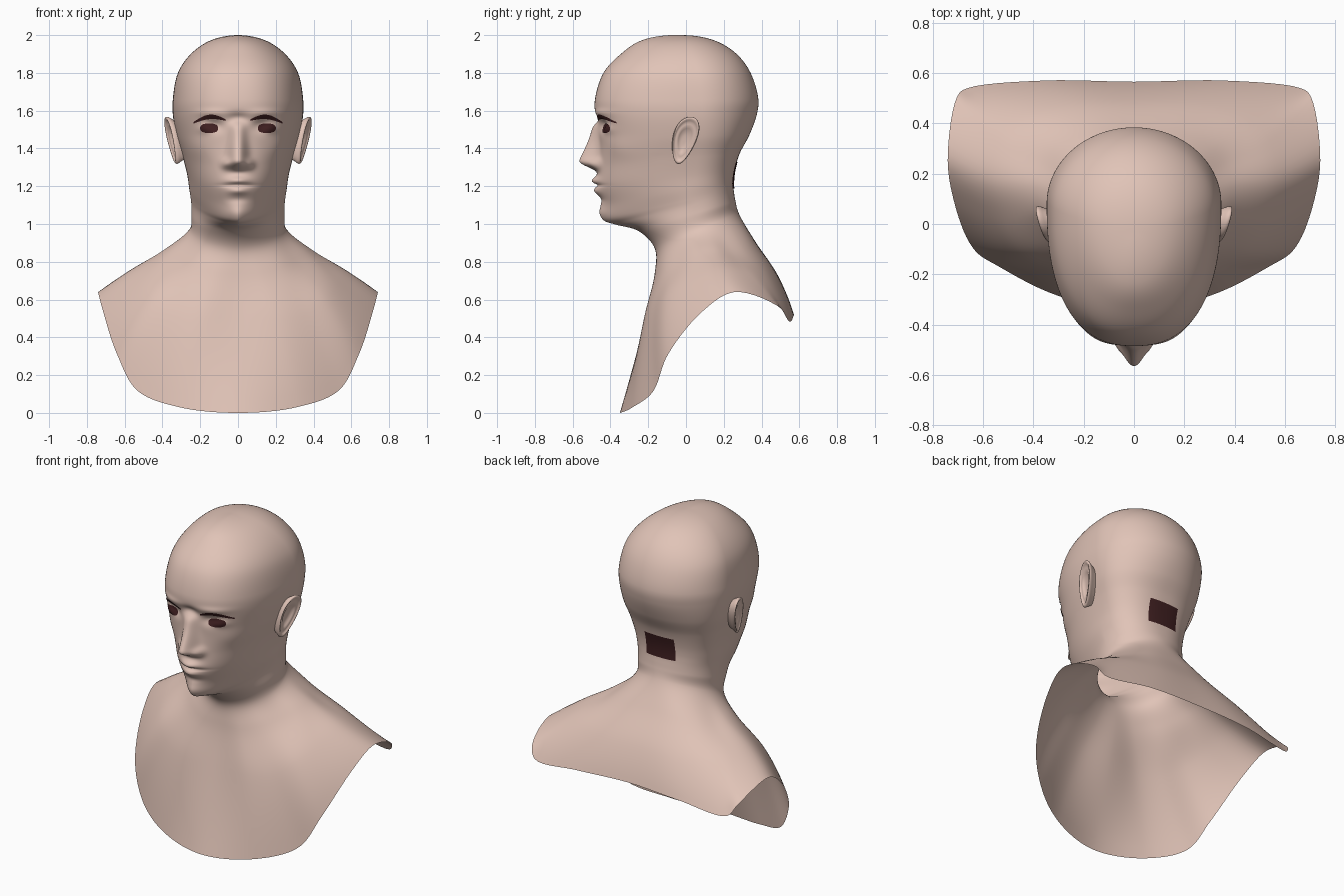
import bpy, bmesh, math
from mathutils import Vector
from mathutils.bvhtree import BVHTree

if "Cube" in bpy.data.objects:
    bpy.data.objects.remove(bpy.data.objects["Cube"])


def material(name, rgb):
    m = bpy.data.materials.new(name)
    m.diffuse_color = (*rgb, 1)
    m.use_nodes = True
    m.node_tree.nodes["Principled BSDF"].inputs["Base Color"].default_value = m.diffuse_color
    return m


SKIN = material("skin", (0.75, 0.55, 0.475))
DARK = material("dark_brown", (0.05, 0.014, 0.015))


def make_object(name, bm, mat, mirror=True):
    bmesh.ops.recalc_face_normals(bm, faces=bm.faces)
    for f in bm.faces:
        f.smooth = True
    me = bpy.data.meshes.new(name)
    bm.to_mesh(me)
    me.materials.append(mat)
    ob = bpy.data.objects.new(name, me)
    bpy.context.collection.objects.link(ob)
    if mirror:
        mod = ob.modifiers.new("mirror", 'MIRROR')
        mod.merge_threshold = 0.0005
    return ob


def grid_mesh(rows, closed=False):
    """Quads between equally long rows of points."""
    bm = bmesh.new()
    vs = [[bm.verts.new(p) for p in r] for r in rows]
    n = len(rows[0])
    for a, b in zip(vs, vs[1:]):
        for j in range(n if closed else n - 1):
            k = (j + 1) % n
            bm.faces.new((a[j], a[k], b[k], b[j]))
    bmesh.ops.remove_doubles(bm, verts=bm.verts, dist=1e-5)
    return bm


def curve(p, i, f):
    """Smooth curve through points p, at fraction f of segment i."""
    n = len(p)

    def h(k):
        return max((p[k + 1] - p[k]).length, 1e-8) ** 0.5

    def d(k):
        return (p[k + 1] - p[k]) / h(k)

    def slope(j):
        if j == 0:
            return 2 * d(0) - slope(1)
        if j == n - 1:
            return 2 * d(n - 2) - slope(n - 2)
        return (d(j - 1) * h(j) + d(j) * h(j - 1)) / (h(j - 1) + h(j))

    f2, f3 = f * f, f * f * f
    return (p[i] * (2 * f3 - 3 * f2 + 1) + p[i + 1] * (3 * f2 - 2 * f3)
            + (slope(i) * (f3 - 2 * f2 + f) + slope(i + 1) * (f3 - f2)) * h(i))


# Head and neck slices: z front, z back, y front, y back, half width, y widest,
# squareness of the front half and of the back half
HEAD = [
    (2.00, 2.00, -.03, -.03, .000, -.03, 2.0, 2.0),
    (1.972, 1.972, -.235, .15, .145, .00, 2.0, 2.0),
    (1.90, 1.90, -.345, .268, .25, .03, 2.15, 2.0),
    (1.80, 1.80, -.437, .342, .318, .06, 2.3, 2.0),
    (1.66, 1.66, -.482, .383, .345, .08, 2.4, 2.0),
    (1.58, 1.58, -.482, .375, .345, .08, 2.4, 2.0),
    (1.45, 1.47, -.462, .335, .325, .08, 2.35, 2.1),
    (1.32, 1.37, -.465, .283, .292, .06, 2.15, 2.3),
    (1.20, 1.28, -.475, .257, .268, .04, 1.9, 2.4),
    (1.10, 1.225, -.45, .251, .258, .03, 1.65, 2.4),
    (1.022, 1.185, -.435, .252, .250, .03, 1.45, 2.4),
    (.998, 1.155, -.375, .256, .247, .04, 1.5, 2.3),
    (.962, 1.12, -.25, .262, .247, .05, 1.85, 2.2),
    (.87, 1.06, -.165, .278, .255, .055, 2.0, 2.0),
]
# Neck base, mid shoulder and lower edge, from the chest round to the back
NECK_BASE = [(0, -.165, .74), (.13, -.16, .74), (.23, -.12, .77), (.31, -.05, .80),
             (.37, .05, .85), (.385, .15, .868), (.36, .24, .86), (.30, .31, .87),
             (.17, .355, .90), (0, .365, .91)]
SHOULDER = [(0, -.215, .50), (.21, -.22, .50), (.36, -.175, .52), (.47, -.105, .60),
            (.54, .03, .69), (.57, .18, .755), (.54, .33, .74), (.45, .42, .725),
            (.25, .48, .72), (0, .485, .73)]
EDGE = [(0, -.35, .0), (.31, -.282, .03), (.535, -.17, .12), (.64, -.095, .31),
        (.715, .09, .54), (.74, .26, .64), (.705, .50, .555), (.66, .54, .49),
        (.35, .57, .515), (0, .565, .53)]


def head_point(k, a):
    zf, zb, yf, yb, w, ym, nf, nb = k
    c, s = math.cos(a), max(math.sin(a), 0)
    e = 2 / (nf if c > 0 else nb)
    y = ym + ((yf - ym) if c > 0 else (yb - ym)) * abs(c) ** e
    z = zb + (zf - zb) * (yb - y) / max(yb - yf, 1e-6)
    return Vector((w * s ** e, y, z))


def ring_point(ring, a):
    p = [Vector(q) for q in ring]
    flip = Vector((-1, 1, 1))
    p = [p[1] * flip] + p + [p[-2] * flip]
    t = a / math.pi * (len(ring) - 1)
    i = min(int(t), len(ring) - 2)
    return curve(p, i + 1, t - i)


# Face relief: x, z, spread x, spread z, amount forward
RELIEF = [
    (0, 1.555, .06, .03, -.024), (.062, 1.318, .026, .026, .030),
    (.13, 1.52, .055, .035, -.034), (.16, 1.505, .045, .024, .020),
    (.15, 1.59, .08, .02, .008), (.22, 1.40, .06, .06, .010),
    (0, 1.23, .058, .019, .024), (0, 1.175, .052, .018, .016),
    (0, 1.205, .075, .007, -.018), (0, 1.13, .06, .022, -.010),
    (0, 1.06, .06, .035, .012),
]


def face_relief(x, z):
    out = sum(amt * math.exp(-((x - cx) / sx) ** 2 - ((z - cz) / sz) ** 2)
              for cx, cz, sx, sz, amt in RELIEF)
    # Nose: a ridge growing down to the tip, then cut back under
    t = min(max((1.57 - z) / .23, 0), 1)
    u = min(max((z - 1.268) / .065, 0), 1)
    width = .036 + .012 * t
    return out + .10 * t * u * u * (3 - 2 * u) * math.exp(-(x / width) ** 2.4)


# Bust: head, neck and hollow shoulder shell
COLS, columns = 72, []
for j in range(COLS + 1):
    a = math.pi * (j / COLS) ** 1.4
    ctrl = [head_point(k, a) for k in HEAD]
    ctrl += [ring_point(r, a) for r in (NECK_BASE, SHOULDER, EDGE)]
    col = []
    for i in range(len(ctrl) - 1):
        steps = 14 if 4 <= i <= 9 else 8
        col += [curve(ctrl, i, f / steps) for f in range(steps)]
    col.append(ctrl[-1])
    for p in col:
        if j in (0, COLS):
            p.x = 0
        if p.y < -.15 and p.z > .98:
            p.y -= face_relief(abs(p.x), p.z)
    columns.append(col)
bust = grid_mesh(columns)
tree = BVHTree.FromBMesh(bust)
make_object("bust", bust, SKIN)


# Thin painted plates laid on the skin
def plate(name, x0, x1, middle, half, side, cols=16):
    rows = []
    for i in range(cols + 1):
        s = i / cols
        x = x0 + (x1 - x0) * s
        row = []
        for v in (-1, -.6, -.2, .2, .6, 1):
            z = middle(s) + v * half(s)
            hit = tree.ray_cast(Vector((max(x, .001), 2 * side, z)), Vector((0, -side, 0)))[0]
            y = hit.y if hit else 0
            row.append(Vector((x, y + .004 * side, z)))
        rows.append(row)
    make_object(name, grid_mesh(rows), DARK)


plate("eye", .105, .2, lambda s: 1.507, lambda s: .006 + .02 * abs(math.sin(math.pi * s)) ** .4, -1)
plate("eyebrow", .065, .235, lambda s: 1.55 - .014 * s + .024 * math.sin(math.pi * s),
      lambda s: .004 + .008 * math.sin(math.pi * s), -1)
plate("nape_patch", 0, .1, lambda s: 1.258, lambda s: .07, 1)

# Ear: rim, hollow and back, as (radius, height) rings
EAR = [(.02, -.016), (.42, -.016), (.58, .002), (.76, -.006), (.87, .008),
       (.97, .007), (1.0, -.008), (.86, -.025), (.70, -.075)]
rings = []
for r, hgt in EAR:
    ring = []
    for i in range(36):
        t = 2 * math.pi * i / 36
        c, s = r * math.cos(t), r * math.sin(t)
        z = .128 * s
        y = -.008 + .25 * z + c * (.066 + .018 * math.sin(t))
        ring.append(Vector((.354 + .25 * y + .15 * z + hgt, y, 1.443 + z)))
    rings.append(ring)
ear_mesh = grid_mesh(rings, closed=True)
bmesh.ops.holes_fill(ear_mesh, edges=[e for e in ear_mesh.edges if e.is_boundary
                                      and e.verts[0].co.x > .32])
ear = make_object("ear", ear_mesh, SKIN)
ear.modifiers.new("smooth", 'SUBSURF').levels = 1
